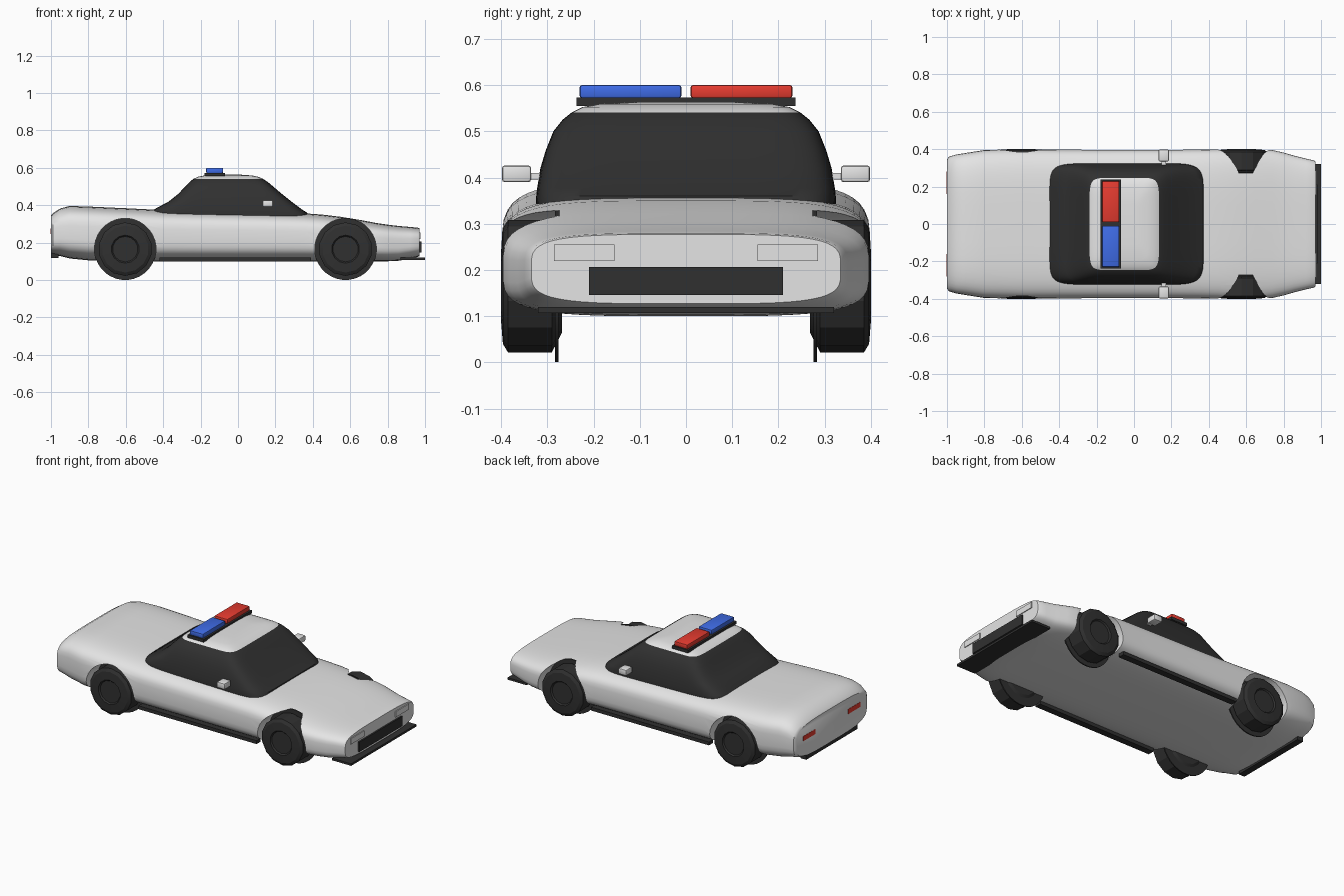
import bpy, bmesh, math

if "Cube" in bpy.data.objects:
    bpy.data.objects.remove(bpy.data.objects["Cube"])


def material(name, r, g, b):
    m = bpy.data.materials.new(name)
    m.diffuse_color = (r, g, b, 1)
    m.use_nodes = True
    m.node_tree.nodes["Principled BSDF"].inputs["Base Color"].default_value = m.diffuse_color
    return m


WHITE = material("white_paint", 0.78, 0.78, 0.78)
BLACK = material("black_trim", 0.03, 0.03, 0.03)
RED = material("red_lens", 0.8, 0.045, 0.03)
BLUE = material("blue_lens", 0.05, 0.15, 0.8)


def finish(name, bm, mats, angle=35):
    bmesh.ops.recalc_face_normals(bm, faces=bm.faces)
    me = bpy.data.meshes.new(name)
    bm.to_mesh(me)
    bm.free()
    ob = bpy.data.objects.new(name, me)
    bpy.context.collection.objects.link(ob)
    for m in mats:
        me.materials.append(m)
    smooth(ob, angle)
    return ob


def smooth(ob, angle):
    bpy.ops.object.select_all(action='DESELECT')
    bpy.context.view_layer.objects.active = ob
    ob.select_set(True)
    bpy.ops.object.shade_smooth_by_angle(angle=math.radians(angle))


def loft(rings):
    """Skin closed rings of equal length and cap both ends."""
    bm = bmesh.new()
    vs = [[bm.verts.new(p) for p in ring] for ring in rings]
    n = len(vs[0])
    for a, b in zip(vs, vs[1:]):
        for i in range(n):
            j = (i + 1) % n
            bm.faces.new((a[i], a[j], b[j], b[i]))
    bm.faces.new(vs[0][::-1])
    bm.faces.new(vs[-1])
    return bm


def superellipse(a, b, n, count):
    """Rounded rectangle outline with half sizes a, b."""
    pts = []
    for i in range(count):
        t = 2 * math.pi * (i + 0.5) / count
        c, s = math.cos(t), math.sin(t)
        pts.append((a * math.copysign(abs(c) ** (2 / n), c),
                    b * math.copysign(abs(s) ** (2 / n), s)))
    return pts


def box(name, x, y, z, mat, bevel=0):
    bm = bmesh.new()
    bmesh.ops.create_cube(bm, size=1)
    for v in bm.verts:
        v.co = [lo + (c + 0.5) * (hi - lo) for c, (lo, hi) in zip(v.co, (x, y, z))]
    if bevel:
        bmesh.ops.bevel(bm, geom=bm.edges[:], offset=bevel, segments=2,
                        profile=0.5, affect='EDGES')
    return finish(name, bm, [mat])


def side_box(name, x, y, z, mat, bevel=0):
    """A box on the left and its mirror image on the right."""
    box(name + "_left", x, y, z, mat, bevel)
    box(name + "_right", x, (-y[1], -y[0]), z, mat, bevel)


def turned(name, cx, cz, side, profile, sides, mat):
    """Turned part on the y axis; profile holds (radius, y) pairs."""
    rings = []
    for r, y in profile:
        rings.append([(cx + r * math.cos(2 * math.pi * (i + 0.5) / sides), side * y,
                       cz + r * math.sin(2 * math.pi * (i + 0.5) / sides))
                      for i in range(sides)])
    return finish(name, loft(rings), [mat], 25)


# Body shell: x, bottom, top, half width
stations = [(-1.0, .14, .345, .345), (-.99, .135, .357, .36), (-.95, .128, .383, .372),
            (-.9, .115, .396, .38), (-.8, .105, .393, .396), (-.6, .10, .384, .40),
            (-.4, .10, .374, .398), (-.2, .10, .369, .397), (0, .10, .365, .397),
            (.2, .10, .361, .397), (.35, .10, .357, .398), (.45, .10, .35, .40),
            (.55, .10, .338, .40), (.65, .10, .322, .40), (.74, .10, .305, .396),
            (.8, .10, .296, .382), (.86, .103, .289, .365), (.92, .115, .284, .35),
            (.96, .123, .28, .341), (.97, .127, .277, .335)]
rings = []
for x, lo, hi, w in stations:
    rings.append([(x, y, (lo + hi) / 2 + z)
                  for y, z in superellipse(w, (hi - lo) / 2, 4, 48)])
body = finish("body", loft(rings), [WHITE])

# Wheels and wheel wells
wheel_z = 0.165
for end, wx in (("front", .575), ("rear", -.603)):
    for side, label in ((1, "left"), (-1, "right")):
        well = turned("well_cutter", wx, wheel_z, side,
                      [(.165, .274), (.165, .6)], 32, WHITE)
        well.hide_render = True
        mod = body.modifiers.new("well", 'BOOLEAN')
        mod.operation = 'DIFFERENCE'
        mod.solver = 'EXACT'
        mod.object = well
        bpy.context.view_layer.objects.active = body
        bpy.ops.object.modifier_apply(modifier=mod.name)
        bpy.data.objects.remove(well)
        turned(f"{end}_wheel_{label}", wx, wheel_z, side,
               [(.10, .268), (.143, .29), (.143, .385), (.125, .396),
                (.075, .400), (.068, .392)], 14, BLACK)
        turned(f"{end}_brake_disc_{label}", wx, wheel_z, side,
               [(.165, .276), (.165, .283)], 32, BLACK)
smooth(body, 35)

# Cabin: z, rear x, front x, half width
levels = [(.33, -.46, .38, .325), (.36, -.46, .37, .324), (.377, -.45, .342, .322),
          (.42, -.37, .285, .315), (.46, -.32, .235, .303), (.50, -.282, .188, .287),
          (.525, -.258, .158, .267), (.541, -.238, .134, .247), (.552, -.215, .108, .225),
          (.559, -.18, .075, .19), (.563, -.12, .02, .11)]
rings = []
for z, x0, x1, w in levels:
    rings.append([((x0 + x1) / 2 + x, y, z)
                  for x, y in superellipse((x1 - x0) / 2, w, 8, 64)])
bm = loft(rings)
for f in bm.faces:  # painted roof above the glass
    f.material_index = 1 if f.calc_center_median().z > .535 else 0
finish("cabin", bm, [BLACK, WHITE], 40)

# Roof light bar
box("light_bar_base", (-.18, -.07), (-.237, .237), (.555, .573), BLACK)
box("blue_light", (-.17, -.08), (-.23, -.01), (.572, .60), BLUE, .005)
box("red_light", (-.17, -.08), (.01, .23), (.572, .60), RED, .005)

# Nose: grille, splitter, headlights
box("grille", (.95, .98), (-.21, .21), (.146, .207), BLACK)
box("splitter", (.87, 1.0), (-.32, .32), (.107, .12), BLACK)
side_box("headlight", (.94, .975), (.155, .285), (.22, .255), WHITE)

# Tail: bumper strip and tail lights
box("rear_bumper", (-1.0, -.96), (-.25, .25), (.118, .16), BLACK)
side_box("tail_light", (-1.0015, -.97), (.16, .28), (.245, .275), RED)

# Side skirts and mirrors
side_box("side_skirt", (-.42, .39), (.335, .375), (.10, .121), BLACK)
side_box("mirror", (.132, .186), (.335, .398), (.39, .426), WHITE, .006)
side_box("mirror_stalk", (.148, .17), (.30, .34), (.395, .41), WHITE)
